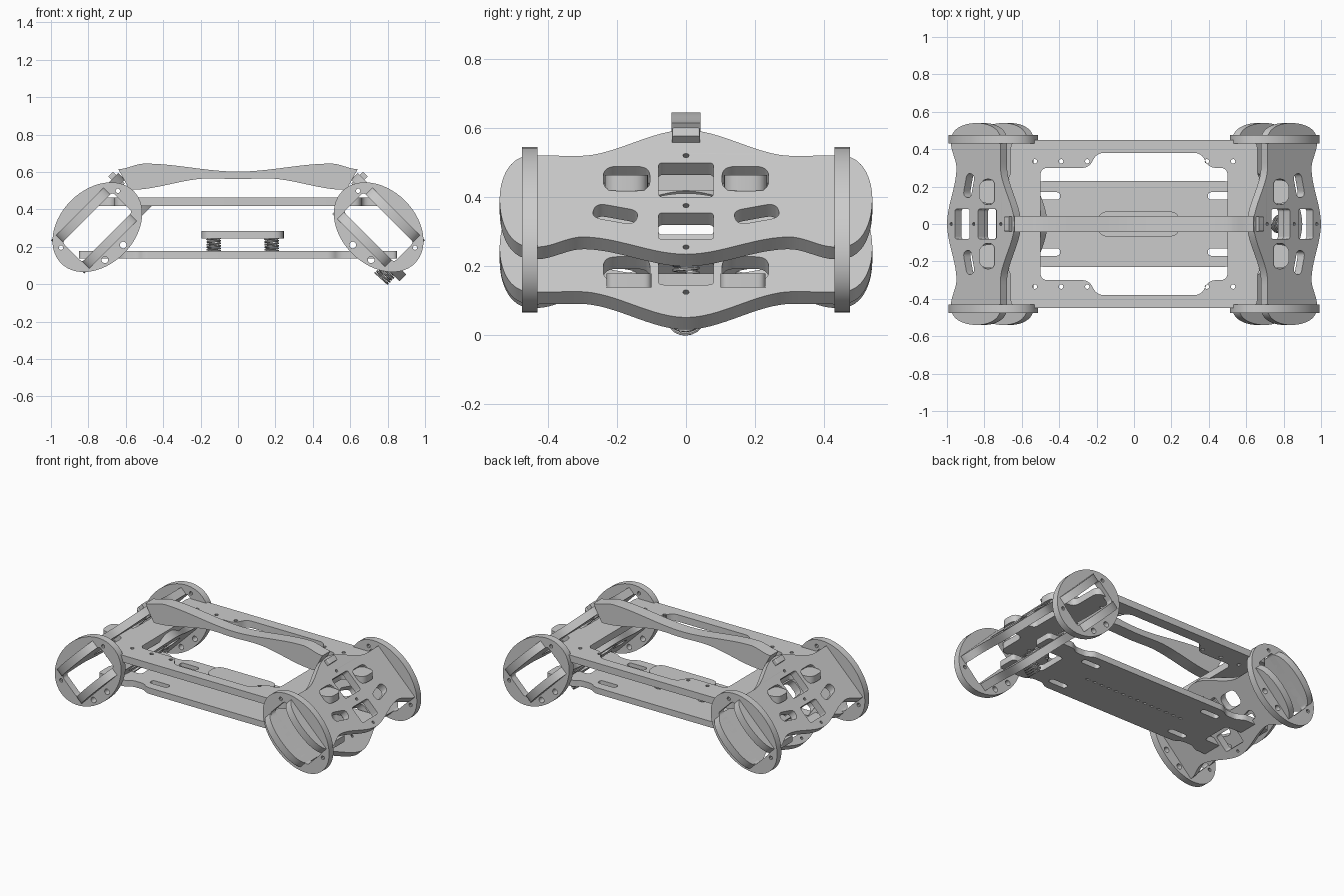
import bpy
from math import sin, cos, pi, sqrt, radians
from mathutils import Matrix, Vector

cube = bpy.data.objects.get("Cube")
if cube:
    bpy.data.objects.remove(cube)

GREY = (0.6, 0.6, 0.6, 1)
mat = bpy.data.materials.new("light_grey")
mat.use_nodes = True
mat.diffuse_color = GREY
mat.node_tree.nodes["Principled BSDF"].inputs["Base Color"].default_value = GREY

X, Y, Z = Vector((1, 0, 0)), Vector((0, 1, 0)), Vector((0, 0, 1))


def frame(origin, a, b):
    """Matrix whose local x and y axes run along a and b."""
    a, b = a.normalized(), b.normalized()
    m = Matrix((a, b, a.cross(b))).transposed().to_4x4()
    m.translation = origin
    return m


def finish(name, curve, matrix):
    """Turn a curve into a mesh part."""
    tmp = bpy.data.objects.new(name, curve)
    mesh = bpy.data.meshes.new_from_object(tmp)
    bpy.data.objects.remove(tmp)
    mesh.materials.clear()
    mesh.materials.append(mat)
    mesh.transform(matrix)
    mesh.shade_smooth()
    mesh.set_sharp_from_angle(angle=radians(30))
    ob = bpy.data.objects.new(name, mesh)
    bpy.context.scene.collection.objects.link(ob)


def add_spline(curve, pts, closed=True):
    s = curve.splines.new('POLY')
    s.points.add(len(pts) - 1)
    for p, co in zip(s.points, pts):
        p.co = (*co, 1) if len(co) == 3 else (*co, 0, 1)
    s.use_cyclic_u = closed


def slab(name, loops, thick, matrix):
    """Flat sheet: first loop is the outline, the others are holes."""
    c = bpy.data.curves.new(name, 'CURVE')
    c.dimensions, c.fill_mode, c.extrude = '2D', 'BOTH', thick / 2
    for loop in loops:
        add_spline(c, loop)
    finish(name, c, matrix)


def rounded(pts, r, n=6):
    out, count = [], len(pts)
    for i in range(count):
        p, a, b = (Vector(pts[j % count]) for j in (i, i - 1, i + 1))
        da, db = a - p, b - p
        p0 = p + da.normalized() * min(r, da.length * 0.49)
        p1 = p + db.normalized() * min(r, db.length * 0.49)
        for k in range(n + 1):
            t = k / n
            out.append(tuple(p0 * (1 - t) ** 2 + p * 2 * t * (1 - t) + p1 * t * t))
    return out


def slot(cx, cy, w, h, r=0.025, tilt=0):
    rot = Matrix.Rotation(tilt, 2)
    corners = [(-w, -h), (w, -h), (w, h), (-w, h)]
    return rounded([tuple(Vector((cx, cy)) + rot @ Vector(c) / 2) for c in corners], r)


def ellipse(cx, cy, a, b, n=20):
    return [(cx + a * cos(2 * pi * i / n), cy + b * sin(2 * pi * i / n)) for i in range(n)]


def four_way(q):
    """Mirror a quarter outline that runs from the x axis to the y axis."""
    half = q + [(-x, y) for x, y in reversed(q)]
    return half + [(x, -y) for x, y in reversed(half)]


def ease(keys, x):
    """Smooth interpolation through (position, value) keys."""
    for (x0, v0), (x1, v1) in zip(keys, keys[1:]):
        if x <= x1:
            t = (x - x0) / (x1 - x0)
            return v0 + (v1 - v0) * t * t * (3 - 2 * t)
    return keys[-1][1]


def spring(name, base, axis, length, radius, wire, turns):
    c = bpy.data.curves.new(name, 'CURVE')
    c.dimensions, c.bevel_depth, c.bevel_resolution = '3D', wire, 1
    n = turns * 16
    add_spline(c, [(radius * cos(2 * pi * i / 16), radius * sin(2 * pi * i / 16),
                    length * i / n) for i in range(n + 1)], False)
    finish(name, c, frame(base, axis.cross(Y), Y) if axis.x else Matrix.Translation(base))


# Wavy cross plate with rounded ends
TALL = [(0, 0.284), (0.31, 0.178), (0.45, 0.18)]
LOW = [(0, 0.225), (0.3, 0.154), (0.43, 0.195)]


def cross_plate(name, matrix, flip):
    def height(keys, y):
        over = max(0, abs(y) - 0.44) / 0.1
        return ease(keys, abs(y)) * sqrt(max(0, 1 - over ** 2.5))
    ys = [0.54 * sin(pi / 2 * (i / 36 - 1)) for i in range(73)]
    loop = [(y, height(TALL, y)) for y in ys]
    loop += [(y, -height(LOW, y)) for y in reversed(ys[1:-1])]
    loops = [loop, slot(0, 0.08, 0.16, 0.14, 0.015), slot(0, -0.11, 0.16, 0.11, 0.015)]
    for s in (-1, 1):
        loops.append(slot(s * 0.172, 0.085, 0.135, 0.1, 0.04))
        loops.append(slot(s * 0.205, -0.06, 0.13, 0.06, 0.03, s * 0.25))
    loops += [ellipse(0, v, 0.009, 0.009, 10) for v in (0.18, -0.025, -0.195)]
    if flip:
        loops = [[(y, -v) for y, v in l] for l in loops]
    slab(name, loops, 0.05, matrix)


# End assemblies: two cross plates joined by oval side rings
for s, side in ((1, "left"), (-1, "right")):
    up = Vector((-s, 0, 1)).normalized()
    out = Vector((s, 0, 1)).normalized()
    mid = Vector((s * 0.752, 0, 0.305))
    cross_plate(side + "_outer_plate", frame(mid + out * 0.1, Y, up), False)
    cross_plate(side + "_inner_plate", frame(mid - out * 0.1, Y, up), s > 0)
    for t, end in ((-1, "front"), (1, "back")):
        ring = [ellipse(0, 0, 0.274, 0.2, 56), slot(0, 0, 0.38, 0.15, 0.02),
                ellipse(0.03, -0.165, 0.018, 0.018, 14),
                ellipse(-0.095, -0.152, 0.018, 0.018, 14),
                ellipse(0.215, 0.06, 0.012, 0.012, 10),
                ellipse(-0.215, 0.06, 0.012, 0.012, 10)]
        slab(f"{side}_{end}_ring", ring, 0.045, frame(mid + Y * t * 0.453, up, out))
    # Peg tying the arched handle to the outer plate
    peg = frame(Vector((s * 0.65, 0, 0.557)), out, Y)
    slab(side + "_handle_peg", [slot(0, 0, 0.09, 0.08, 0.006)], 0.035, peg)

# Upper frame with tabs that pass through the outer plates
upper = rounded(four_way([(0.68, 0.045), (0.68, 0.11), (0.83, 0.11), (0.83, 0.235),
                          (0.66, 0.235), (0.66, 0.45)]), 0.05)
side_cut = [(-0.5, 0.3), (-0.24, 0.3), (-0.2, 0.38), (0.36, 0.38), (0.4, 0.3), (0.5, 0.3)]
opening = rounded(side_cut + [(x, -y) for x, y in reversed(side_cut)], 0.04)
bolts = [ellipse(x, s * 0.335, 0.012, 0.012, 10)
         for x in (-0.53, -0.39, -0.25, 0.39, 0.53) for s in (-1, 1)]
slab("upper_frame", [upper, opening] + bolts, 0.045, Matrix.Translation((0, 0, 0.442)))

# Lower deck with tabs, corner slots and a row of centre slots
lower = rounded(four_way([(0.63, 0.1), (0.85, 0.1), (0.85, 0.23), (0.66, 0.23),
                          (0.62, 0.2), (0.54, 0.2), (0.5, 0.23)]), 0.025)
slots = [slot(a * 0.46, b * 0.15, 0.13, 0.04, 0.02) for a in (-1, 1) for b in (-1, 1)]
slots += [slot((i - 6.5) * 0.055, 0, 0.03, 0.012, 0.005) for i in range(14)]
slab("lower_deck", [lower] + slots, 0.04, Matrix.Translation((0, 0, 0.158)))

# Arched handle along the top
TOP = [(0, 0.602), (0.5, 0.645), (0.64, 0.615)]
BOTTOM = [(0, 0.562), (0.15, 0.566), (0.57, 0.505)]
xs = [i / 24 for i in range(-24, 25)]
arch = [(x * 0.64, ease(TOP, abs(x) * 0.64)) for x in xs]
arch += [(x * 0.58, ease(BOTTOM, abs(x) * 0.58)) for x in reversed(xs)]
slab("arched_handle", [arch], 0.084, frame(Vector(), X, Z))

# Sprung tray over the lower deck
slab("tray", [slot(0.025, 0, 0.44, 0.135, 0.06)], 0.04, Matrix.Translation((0, 0, 0.265)))
for x, side in ((-0.13, "right"), (0.18, "left")):
    spring(side + "_tray_spring", Vector((x, 0, 0.178)), Z, 0.068, 0.035, 0.005, 5)

# Spring between the plates of one end
spring("end_spring", Vector((0.835, 0, 0.1)), Vector((1, 0, 1)), 0.1, 0.044, 0.005, 7)
